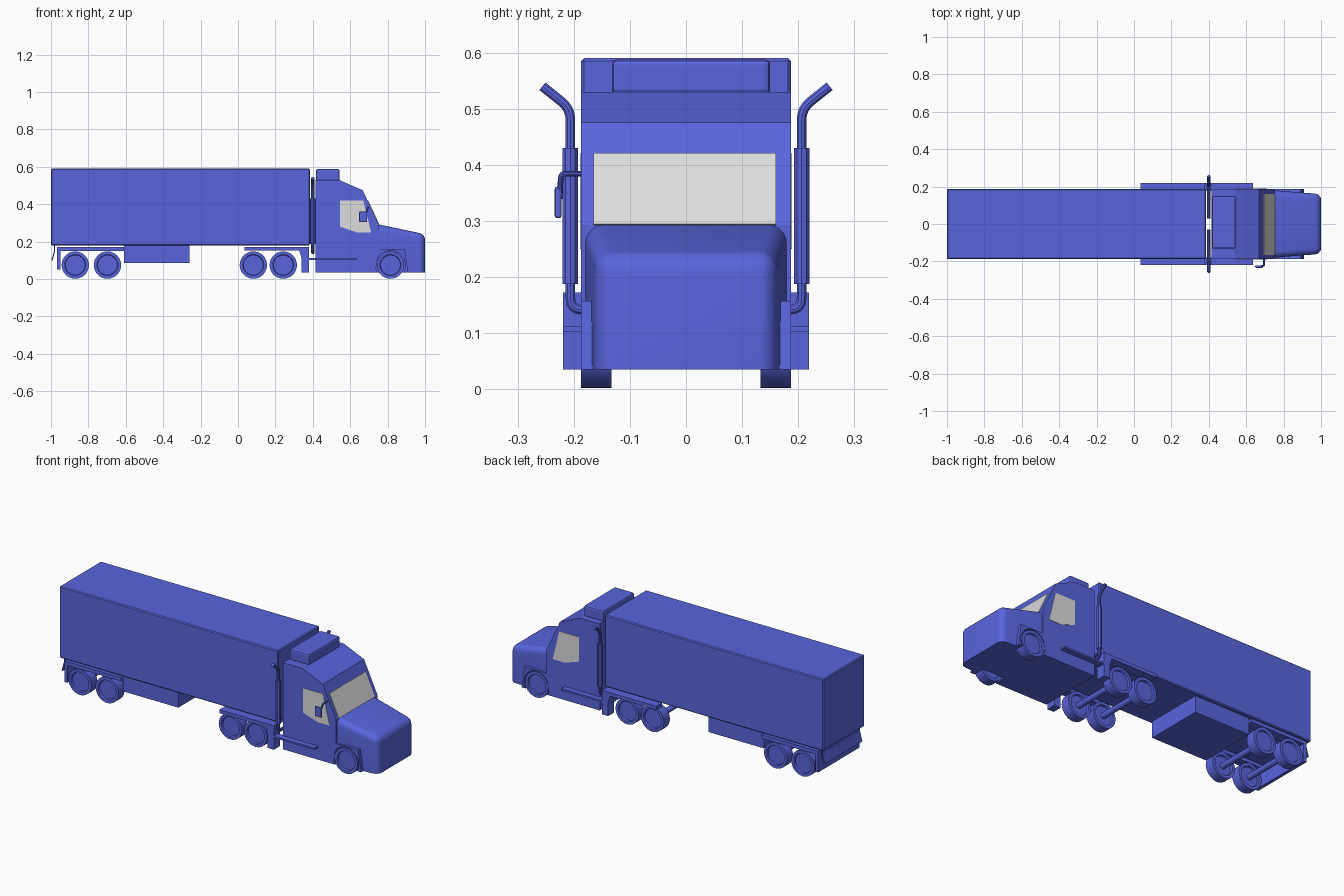
import bpy, bmesh, math
from mathutils import Matrix, Vector

cube = bpy.data.objects.get("Cube")
if cube:
    bpy.data.objects.remove(cube, do_unlink=True)


def material(name, rgb):
    m = bpy.data.materials.new(name)
    m.use_nodes = True
    m.diffuse_color = (*rgb, 1)
    m.node_tree.nodes["Principled BSDF"].inputs["Base Color"].default_value = (*rgb, 1)
    return m


BLUE = material("blue paint", (0.10, 0.13, 0.72))
GLASS = material("grey glass", (0.72, 0.72, 0.72))


def finish(name, bm, mat=BLUE, smooth=False):
    bmesh.ops.recalc_face_normals(bm, faces=bm.faces)
    mesh = bpy.data.meshes.new(name)
    bm.to_mesh(mesh)
    bm.free()
    mesh.materials.append(mat)
    ob = bpy.data.objects.new(name, mesh)
    bpy.context.collection.objects.link(ob)
    if smooth:
        shade(ob)
    return ob


def activate(ob):
    bpy.ops.object.select_all(action="DESELECT")
    ob.select_set(True)
    bpy.context.view_layer.objects.active = ob


def shade(ob):
    activate(ob)
    bpy.ops.object.shade_smooth_by_angle(angle=math.radians(35))


def box(name, x, y, z, bevel=0.0, segments=1):
    """Box from (low, high) pairs on each axis."""
    bm = bmesh.new()
    bmesh.ops.create_cube(bm, size=1)
    for v in bm.verts:
        v.co = [r[0] if c < 0 else r[1] for c, r in zip(v.co, (x, y, z))]
    if bevel:
        bmesh.ops.bevel(bm, geom=bm.edges[:], offset=bevel, segments=segments,
                        affect="EDGES", profile=0.5)
    return finish(name, bm)


def prism(name, profile, y0, y1, mat=BLUE):
    """Side profile in x, z extruded across y."""
    bm = bmesh.new()
    face = bm.faces.new([bm.verts.new((x, y0, z)) for x, z in profile])
    new = bmesh.ops.extrude_face_region(bm, geom=[face])["geom"]
    moved = [g for g in new if isinstance(g, bmesh.types.BMVert)]
    bmesh.ops.translate(bm, verts=moved, vec=(0, y1 - y0, 0))
    return finish(name, bm, mat)


def cylinder_bm(radius, x, z, y0, y1, sides=36):
    bm = bmesh.new()
    spin = Matrix.Translation((x, (y0 + y1) / 2, z)) @ Matrix.Rotation(math.pi / 2, 4, "X")
    bmesh.ops.create_cone(bm, cap_ends=True, segments=sides, radius1=radius,
                          radius2=radius, depth=abs(y1 - y0), matrix=spin)
    return bm


def tube(name, points, radius, bend=0.02):
    """Round pipe through points, with rounded corners."""
    pts = [Vector(p) for p in points]
    path = [pts[0]]
    for a, b, c in zip(pts, pts[1:], pts[2:]):
        p, q = b + (a - b).normalized() * bend, b + (c - b).normalized() * bend
        path += [(1 - t) ** 2 * p + 2 * t * (1 - t) * b + t * t * q
                 for t in (0, 0.25, 0.5, 0.75, 1)]
    path.append(pts[-1])
    curve = bpy.data.curves.new(name, "CURVE")
    curve.dimensions = "3D"
    curve.bevel_depth = radius
    curve.bevel_resolution = 3
    curve.use_fill_caps = True
    spline = curve.splines.new("POLY")
    spline.points.add(len(path) - 1)
    for sp, co in zip(spline.points, path):
        sp.co = (*co, 1)
    curve.materials.append(BLUE)
    ob = bpy.data.objects.new(name, curve)
    bpy.context.collection.objects.link(ob)
    activate(ob)
    bpy.ops.object.convert(target="MESH")
    shade(bpy.context.object)


def cut(ob, cutter):
    mod = ob.modifiers.new("cut", "BOOLEAN")
    mod.operation, mod.object, mod.solver = "DIFFERENCE", cutter, "EXACT"
    activate(ob)
    bpy.ops.object.modifier_apply(modifier=mod.name)


W = 0.187           # half width of the body
WHEEL_R = 0.073
FRONT_AXLE = 0.815

# Trailer
box("trailer_body", (-1, 0.385), (-W, W), (0.18, 0.59), 0.005)
box("trailer_belly_box", (-0.61, -0.26), (-0.168, 0.168), (0.085, 0.181))
box("trailer_mud_flap", (-0.968, -0.95), (-W, W), (0.05, 0.165))
prism("rear_bumper", [(-0.984, 0.182), (-0.984, 0.15), (-0.998, 0.1),
                      (-0.991, 0.1), (-0.978, 0.15), (-0.978, 0.182)], -0.17, 0.17)

# Cab with sloping windshield and roof
prism("cab_body", [(0.415, 0.035), (0.735, 0.035), (0.752, 0.16), (0.752, 0.293),
                   (0.667, 0.475), (0.54, 0.53), (0.415, 0.53)], -W, W)
box("roof_fairing", (0.417, 0.543), (-0.132, 0.15), (0.525, 0.588), 0.009, 2)

# Hood: tapered block with rounded nose
bm = bmesh.new()
bmesh.ops.create_cube(bm, size=2)
for v in bm.verts:
    nose, top = v.co.x > 0, v.co.z > 0
    half = 0.16 if nose else 0.181
    v.co = (1.0 if nose else 0.73,
            math.copysign(half, v.co.y),
            (0.24 if nose else 0.297) if top else 0.035)
round_edges = []
for e in bm.edges:
    a, b = e.verts
    on_nose = min(a.co.x, b.co.x) > 0.9
    on_top = min(a.co.z, b.co.z) > 0.2
    if (on_nose and max(a.co.z, b.co.z) > 0.2) or (on_top and abs(a.co.x - b.co.x) > 0.1):
        round_edges.append(e)
bmesh.ops.bevel(bm, geom=round_edges, offset=0.032, segments=5, affect="EDGES", profile=0.5)
hood = finish("hood", bm)

# Windshield plate lying on the slope
prism("windshield", [(0.752, 0.293), (0.6927, 0.42), (0.6957, 0.4214), (0.755, 0.2944)],
      -0.165, 0.16, GLASS)

for s, side in ((1, "far"), (-1, "near")):
    # Side window
    prism(side + "_window", [(0.545, 0.28), (0.545, 0.42), (0.67, 0.42), (0.712, 0.25),
                             (0.635, 0.25)], s * (W - 0.002), s * (W + 0.002), GLASS)
    # Front fender and wheel arch
    fender = prism(side + "_front_fender", [(0.732, 0.035), (0.75, 0.157), (0.892, 0.157),
                                            (0.91, 0.035)], s * 0.15, s * W)
    arch = finish("arch_cutter", cylinder_bm(0.08, FRONT_AXLE, WHEEL_R, s * 0.12, s * 0.25))
    cut(fender, arch)
    cut(hood, arch)
    bpy.data.objects.remove(arch, do_unlink=True)

    # Wheels with recessed rims
    for i, x in enumerate((-0.87, -0.698, 0.082, 0.242, FRONT_AXLE)):
        bm = cylinder_bm(WHEEL_R, x, WHEEL_R + 0.002, s * 0.133, s * W)
        caps = [f for f in bm.faces if len(f.verts) > 4]
        bmesh.ops.inset_individual(bm, faces=caps, thickness=0.017)
        bmesh.ops.inset_individual(bm, faces=caps, thickness=0.003, depth=-0.01)
        finish(f"{side}_wheel_{i}", bm, smooth=True)

    # Plates over the rear wheels, splash guard and step
    y_in, y_out = sorted((s * 0.135, s * W)), sorted((s * 0.165, s * 0.219))
    box(side + "_trailer_fender", (-0.968, -0.61), y_in, (0.15, 0.171))
    box(side + "_drive_fender", (0.035, 0.38), y_out, (0.152, 0.172))
    prism(side + "_splash_guard", [(0.34, 0.035), (0.38, 0.035), (0.38, 0.16), (0.325, 0.16),
                                   (0.34, 0.11)], *y_out)
    box(side + "_step", (0.38, 0.637), sorted((s * 0.18, s * 0.219)), (0.103, 0.113))

    # Exhaust stack with muffler
    tube(side + "_exhaust_pipe", [(0.4, s * 0.03, 0.142), (0.4, s * 0.206, 0.142),
                                  (0.4, s * 0.206, 0.5), (0.4, s * 0.256, 0.54)], 0.009)
    tube(side + "_muffler", [(0.4, s * 0.206, 0.188), (0.4, s * 0.206, 0.43)], 0.0145)

# Axles
for i, x in enumerate((-0.87, -0.698, 0.082, 0.242, FRONT_AXLE)):
    finish(f"axle_{i}", cylinder_bm(0.016, x, WHEEL_R, -0.15, 0.15, 16), smooth=True)

shade(hood)

# Wing mirror on one side only
box("wing_mirror", (0.648, 0.69), (-0.234, -0.222), (0.305, 0.361), 0.004, 2)
tube("mirror_arm", [(0.68, -0.225, 0.34), (0.695, -0.223, 0.384), (0.695, -0.18, 0.384)],
     0.005, 0.008)
